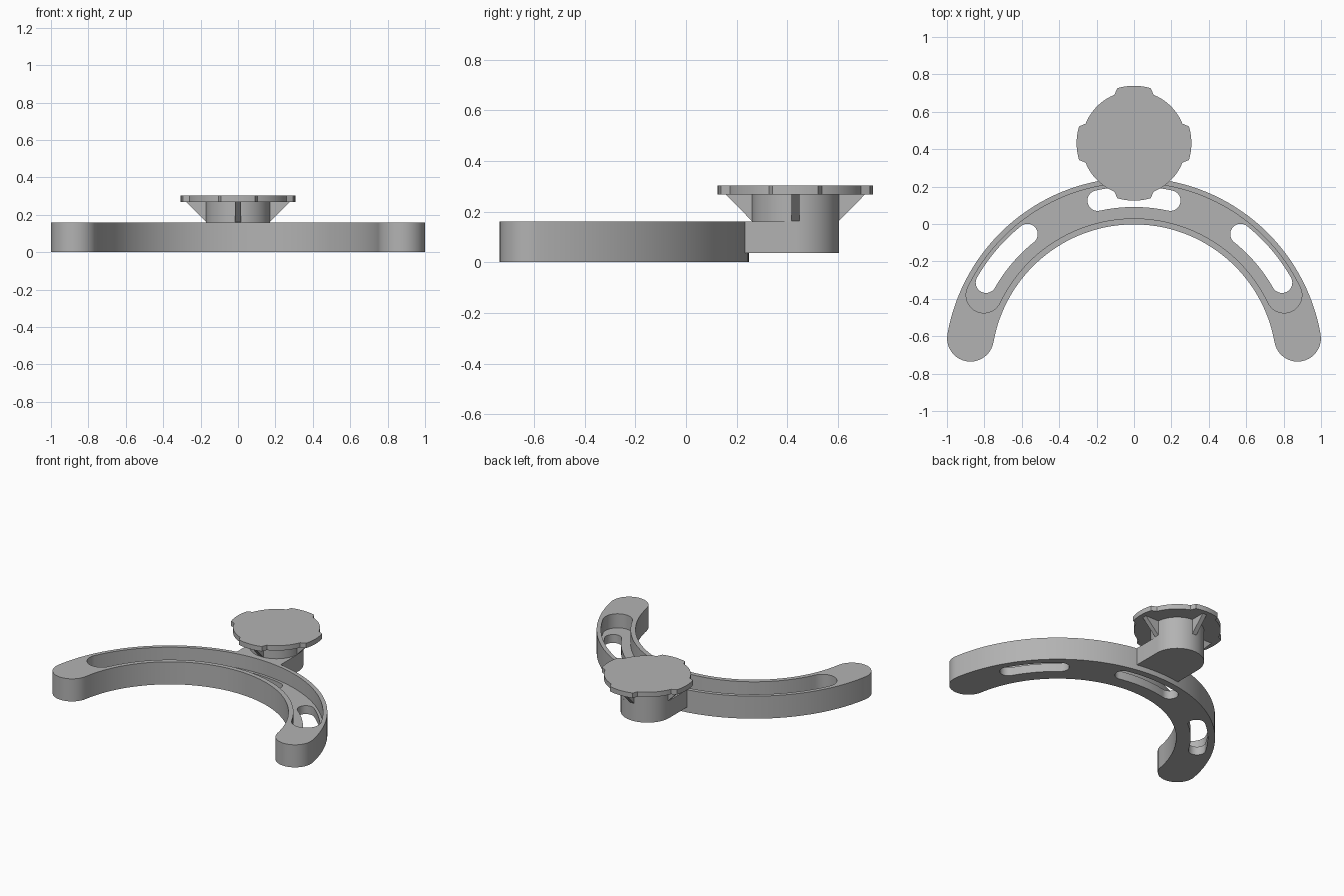
import bpy
import bmesh
from math import sin, cos, pi, radians
from mathutils import Matrix

if "Cube" in bpy.data.objects:
    bpy.data.objects.remove(bpy.data.objects["Cube"])

grey = bpy.data.materials.new("plain grey")
grey.use_nodes = True
grey.diffuse_color = (0.45, 0.45, 0.45, 1)
grey.node_tree.nodes["Principled BSDF"].inputs["Base Color"].default_value = (0.45, 0.45, 0.45, 1)

ARC_Y = -0.765    # centre of the curved arm
KNOB_Y = 0.432    # centre of the knob


def arc(cx, cy, r, a0, a1, n):
    """Points along an arc, angles in degrees."""
    steps = [radians(a0 + (a1 - a0) * i / n) for i in range(n + 1)]
    return [(cx + r * cos(a), cy + r * sin(a)) for a in steps]


def band(r, half, a0, a1, n=64):
    """Outline of a curved strip with round ends."""
    def end(a, start):
        x, y = r * cos(radians(a)), ARC_Y + r * sin(radians(a))
        return arc(x, y, half, start, start + 180, 20)[1:-1]
    return (arc(0, ARC_Y, r + half, a0, a1, n) + end(a1, a1)
            + arc(0, ARC_Y, r - half, a1, a0, n) + end(a0, a0 + 180))


def prism(name, outline, z0, z1):
    """Extrude a flat outline from z0 to z1."""
    bm = bmesh.new()
    face = bm.faces.new([bm.verts.new((x, y, z0)) for x, y in outline])
    top = bmesh.ops.extrude_face_region(bm, geom=[face])["geom"]
    bmesh.ops.translate(bm, vec=(0, 0, z1 - z0),
                        verts=[v for v in top if isinstance(v, bmesh.types.BMVert)])
    bmesh.ops.recalc_face_normals(bm, faces=bm.faces)
    mesh = bpy.data.meshes.new(name)
    bm.to_mesh(mesh)
    bm.free()
    obj = bpy.data.objects.new(name, mesh)
    bpy.context.collection.objects.link(obj)
    mesh.materials.append(grey)
    return obj


def smooth(obj):
    bpy.ops.object.select_all(action="DESELECT")
    obj.select_set(True)
    bpy.context.view_layer.objects.active = obj
    bpy.ops.object.shade_smooth_by_angle(angle=radians(30))


def cut(obj, cutter):
    """Subtract the cutter, then remove it."""
    mod = obj.modifiers.new("cut", "BOOLEAN")
    mod.operation = "DIFFERENCE"
    mod.solver = "EXACT"
    mod.object = cutter
    cutter.hide_render = True
    bpy.ops.object.select_all(action="DESELECT")
    bpy.context.view_layer.objects.active = obj
    obj.select_set(True)
    bpy.ops.object.modifier_apply(modifier=mod.name)
    bpy.data.objects.remove(cutter)


# Curved arm with a shallow pocket and three through slots
arm = prism("curved_arm", band(0.888, 0.125, 10, 170), 0, 0.16)
cut(arm, prism("pocket_cutter", band(0.89, 0.095, 25.6, 154.4), 0.06, 0.3))
for start, stop in ((29.7, 51.3), (77.7, 102.3), (128.7, 150.3)):
    cut(arm, prism("slot_cutter", band(0.911, 0.055, start, stop, 24), -0.1, 0.3))
smooth(arm)

# Lug behind the arm that carries the knob
lug = prism("knob_lug", [(-0.172, 0.222), (0.172, 0.222)]
            + arc(0, KNOB_Y, 0.172, 0, 180, 40), 0.037, 0.16)
smooth(lug)

# Round hub under the knob
hub = prism("knob_hub", arc(0, KNOB_Y, 0.172, 0, 360, 64)[:-1], 0.155, 0.272)
smooth(hub)

# Knob plate with four grip lobes
outline = []
for k in range(4):
    a = 90 * k
    outline += arc(0, KNOB_Y, 0.307, a - 17, a + 17, 12)
    outline += arc(0, KNOB_Y, 0.279, a + 22, a + 68, 16)
plate = prism("knob_plate", outline, 0.268, 0.303)
smooth(plate)

# Triangular ribs bracing the plate
for k in range(4):
    rib = prism("knob_rib", [(0.15, 0.163), (0.172, 0.163), (0.277, 0.27), (0.15, 0.27)],
                -0.016, 0.016)
    rib.data.transform(Matrix.Translation((0, KNOB_Y, 0))
                       @ Matrix.Rotation(k * pi / 2, 4, "Z")
                       @ Matrix.Rotation(pi / 2, 4, "X"))
